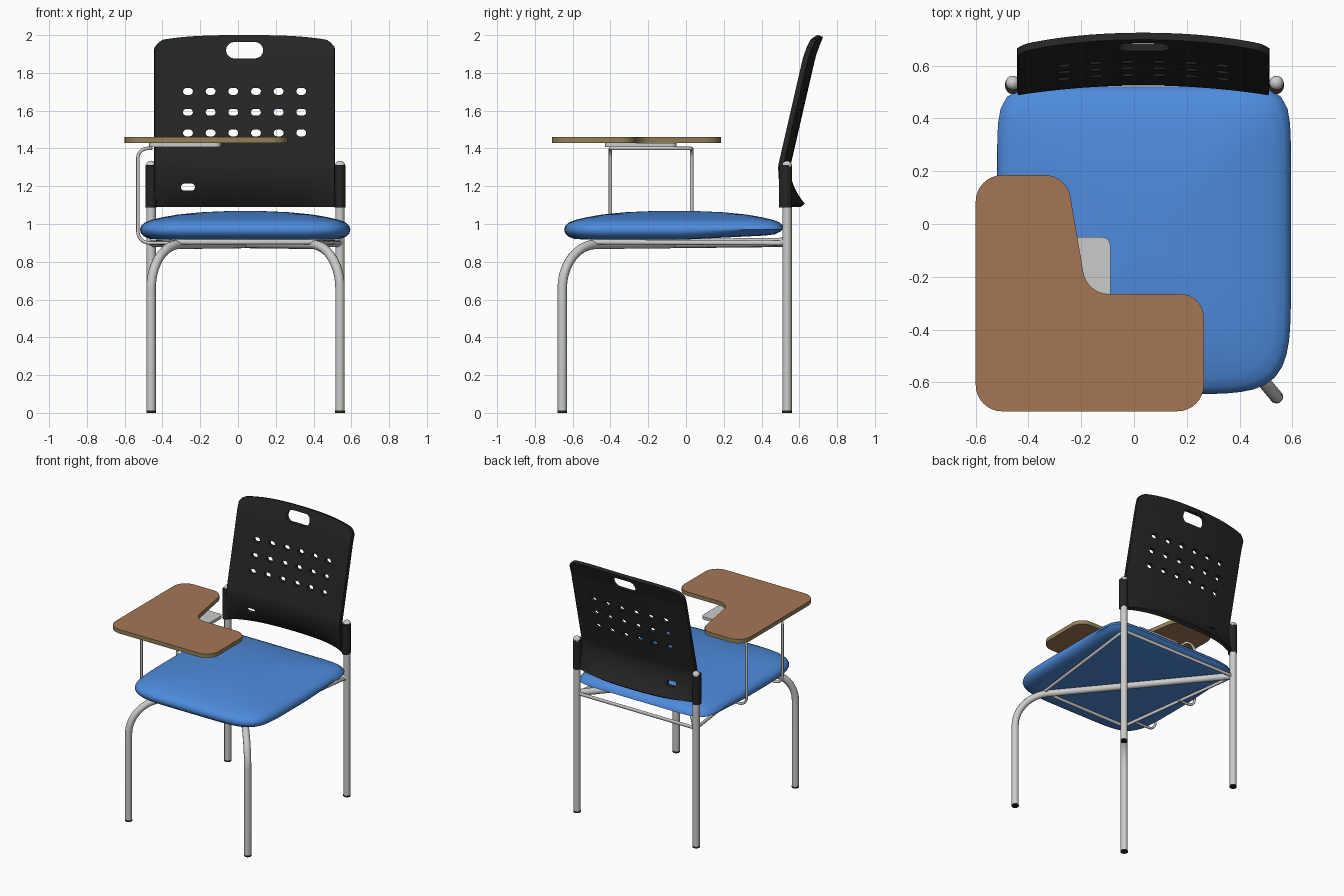
import bpy, bmesh, math
from mathutils import Vector

if "Cube" in bpy.data.objects:
    bpy.data.objects.remove(bpy.data.objects["Cube"], do_unlink=True)


def material(name, rgb):
    m = bpy.data.materials.new(name)
    m.use_nodes = True
    m.diffuse_color = (*rgb, 1)
    bsdf = next(n for n in m.node_tree.nodes if n.type == 'BSDF_PRINCIPLED')
    bsdf.inputs["Base Color"].default_value = (*rgb, 1)
    return m


BLUE = material("blue upholstery", (0.075, 0.26, 0.72))
BLACK = material("black plastic", (0.018, 0.018, 0.018))
GREY = material("light grey metal", (0.6, 0.6, 0.59))
WOOD = material("brown laminate", (0.37, 0.18, 0.09))
EDGE = material("tan edge band", (0.29, 0.22, 0.1))


def activate(ob):
    bpy.ops.object.select_all(action='DESELECT')
    ob.select_set(True)
    bpy.context.view_layer.objects.active = ob


def smooth(ob, angle=40):
    activate(ob)
    bpy.ops.object.shade_smooth_by_angle(angle=math.radians(angle))


def add_mesh(name, bm, *mats):
    bmesh.ops.recalc_face_normals(bm, faces=bm.faces)
    me = bpy.data.meshes.new(name)
    bm.to_mesh(me)
    bm.free()
    for m in mats:
        me.materials.append(m)
    ob = bpy.data.objects.new(name, me)
    bpy.context.collection.objects.link(ob)
    return ob


def fillet(points, radii, closed=False, steps=8):
    """Round the corners of a path; each radius is the tangent length."""
    pts = [Vector(p) for p in points]
    out = []
    for i, p in enumerate(pts):
        r = radii[i]
        if r == 0 or (not closed and i in (0, len(pts) - 1)):
            out.append(p)
            continue
        a = p + (pts[i - 1] - p).normalized() * r
        b = p + (pts[(i + 1) % len(pts)] - p).normalized() * r
        ha, hb = a.lerp(p, 0.55), b.lerp(p, 0.55)
        for k in range(steps + 1):
            t = k / steps
            s = 1 - t
            out.append(a * s**3 + ha * 3 * s * s * t + hb * 3 * s * t * t + b * t**3)
    return out


def tube(name, points, radius, mat=GREY, closed=False):
    cu = bpy.data.curves.new(name, 'CURVE')
    cu.dimensions = '3D'
    cu.bevel_depth = radius
    cu.bevel_resolution = 4
    cu.use_fill_caps = True
    sp = cu.splines.new('POLY')
    sp.points.add(len(points) - 1)
    for sp_point, p in zip(sp.points, points):
        sp_point.co = (*p, 1)
    sp.use_cyclic_u = closed
    cu.materials.append(mat)
    ob = bpy.data.objects.new(name, cu)
    bpy.context.collection.objects.link(ob)
    activate(ob)
    bpy.ops.object.convert(target='MESH')
    smooth(bpy.context.object)


def prism(bm, outline, offset):
    """Extrude a closed outline along an offset."""
    face = bm.faces.new([bm.verts.new(p) for p in outline])
    new = bmesh.ops.extrude_face_region(bm, geom=[face], use_keep_orig=True)["geom"]
    bmesh.ops.translate(bm, verts=[v for v in new if isinstance(v, bmesh.types.BMVert)], vec=offset)


# Seat cushion: stacked rounded-square rings, inset and height per ring
RINGS = [(0.45, 0.925), (0.1, 0.918), (0.05, 0.922), (0.02, 0.935), (0.005, 0.952), (0, 0.97),
         (0.006, 0.99), (0.025, 1.008), (0.06, 1.022), (0.12, 1.036), (0.2, 1.05),
         (0.32, 1.062), (0.5, 1.07)]
bm = bmesh.new()
count = 96
loops = []
for inset, z in RINGS:
    loop = []
    for k in range(count):
        c, s = math.cos(math.tau * k / count), math.sin(math.tau * k / count)
        n = 10 if s > 0 else 6
        r = (abs(c)**n + abs(s)**n) ** (-1 / n)
        y = -0.062 + (0.583 - inset) * s * r
        lift = 0.05 * max(0, y) if z < 0.96 else 0
        loop.append(bm.verts.new((0.038 + (0.557 - inset) * c * r, y, z + lift)))
    loops.append(loop)
for lo, hi in zip(loops, loops[1:]):
    for k in range(count):
        j = (k + 1) % count
        bm.faces.new((lo[k], lo[j], hi[j], hi[k]))
bm.faces.new(loops[0])
bm.faces.new(loops[-1])
smooth(add_mesh("seat_cushion", bm, BLUE), 60)

# Legs, crossing under-seat tubes, feet and backrest sleeves
CX, HALF, FRONT, REAR = 0.04, 0.5, -0.655, 0.535
for side, label in ((-1, "right"), (1, "left")):
    x, other = CX + side * HALF, CX - side * HALF
    tube(f"front_leg_{label}", fillet(
        [(x, FRONT, 0.01), (x, FRONT, 0.89), (other, REAR, 0.903)], [0, 0.23, 0], steps=14), 0.025)
    tube(f"rear_leg_{label}", [(x, REAR, 0.01), (x, REAR, 1.31)], 0.025)
    for y, end in ((FRONT, "front"), (REAR, "rear")):
        tube(f"{end}_foot_{label}", [(x, y, 0), (x, y, 0.012)], 0.0255, BLACK)
    bm = bmesh.new()
    bmesh.ops.create_uvsphere(bm, u_segments=24, v_segments=12, radius=0.027)
    bmesh.ops.translate(bm, verts=bm.verts, vec=(x, REAR, 1.308))
    smooth(add_mesh(f"leg_cap_{label}", bm, GREY))
    bm = bmesh.new()
    bmesh.ops.create_cone(bm, cap_ends=True, segments=24, radius1=0.029, radius2=0.029, depth=0.225)
    for v in bm.verts:
        v.co = (x + v.co.x, REAR - 0.008 + v.co.y * 1.2, 1.2 + v.co.z)
    smooth(add_mesh(f"backrest_sleeve_{label}", bm, BLACK))

# Thin frame around the underside of the seat
tube("seat_frame", [(0.41, -0.5, 0.905), (0.54, REAR, 0.9), (-0.46, REAR, 0.9),
                    (-0.33, -0.5, 0.905)], 0.013, closed=True)

# Backrest: curved panel with a lumbar bend, then punched holes
bm = bmesh.new()
bmesh.ops.create_grid(bm, x_segments=48, y_segments=44, size=1)
for v in bm.verts:
    u, t = v.co.x, (v.co.y + 1) / 2
    top = 2.0 - 0.032 * abs(u)**3 - 0.03 * max(0, (abs(u) - 0.9) / 0.1)**2
    z = 1.09 + (top - 1.09) * t
    if z > 1.31:
        y = 0.488 + (z - 1.31) * 0.23 + 0.015 * max(0, (z - 1.88) / 0.12)
    else:
        y = 0.488 + (1.31 - z)**2 * 0.56
    y += 0.037 * (1 - u * u)
    y += 0.055 * max(0, (1.28 - z) / 0.19)**2 * (1 - u**4)
    v.co = (0.035 + 0.475 * u, y, z)
panel = add_mesh("backrest_panel", bm, BLACK)
if panel.data.polygons[0].normal.y > 0:
    panel.data.flip_normals()
solid = panel.modifiers.new("thickness", 'SOLIDIFY')
solid.thickness = 0.028
solid.offset = -1


def slot(bm, x, z, half_w, half_h):
    pts = []
    for k in range(24):
        a = math.tau * (k + 0.5) / 24
        shift = math.copysign(half_w - half_h, math.cos(a))
        pts.append((x + shift + half_h * math.cos(a), 0.3, z + half_h * math.sin(a)))
    prism(bm, pts, (0, 0.7, 0))


bm = bmesh.new()
for row in range(3):
    for col in range(6):
        slot(bm, -0.265 + 0.12 * col, 1.482 + 0.11 * row, 0.026, 0.018)
slot(bm, 0.035, 1.92, 0.098, 0.043)
slot(bm, -0.265, 1.195, 0.037, 0.019)
cutter = add_mesh("hole_cutter", bm)
cutter.hide_render = True
cut = panel.modifiers.new("holes", 'BOOLEAN')
cut.operation = 'DIFFERENCE'
cut.solver = 'EXACT'
cut.object = cutter
activate(panel)
for name in ("thickness", "holes"):
    bpy.ops.object.modifier_apply(modifier=name)
bpy.data.objects.remove(cutter, do_unlink=True)
smooth(panel, 35)

# Writing tablet with a contrasting edge band
corners = [(-0.6, 0.185, 1.43), (-0.255, 0.185, 1.43), (-0.178, -0.265, 1.43),
           (0.265, -0.265, 1.43), (0.265, -0.71, 1.43), (-0.6, -0.71, 1.43)]
bm = bmesh.new()
prism(bm, fillet(corners, [0.1, 0.08, 0.08, 0.09, 0.1, 0.1], closed=True), (0, 0, 0.03))
bm.normal_update()
for f in bm.faces:
    f.material_index = 0 if abs(f.normal.z) > 0.5 else 1
smooth(add_mesh("writing_tablet", bm, WOOD, EDGE))

# Bent support rod and mounting plate below the tablet
A, B, OUT, IN = -0.4, 0.03, -0.53, -0.46
rod = [(-0.36, A, 0.9), (OUT, A, 0.9), (OUT, A, 1.4), (IN, A, 1.4),
       (IN, B, 1.4), (OUT, B, 1.4), (OUT, B, 0.9), (-0.38, B, 0.9)]
tube("tablet_support_rod", fillet(rod, [0, 0.06, 0.05, 0.015, 0.015, 0.05, 0.06, 0]), 0.009)
plate = [(-0.47, -0.43, 1.408), (-0.09, -0.43, 1.408), (-0.09, -0.05, 1.408), (-0.47, -0.05, 1.408)]
bm = bmesh.new()
prism(bm, fillet(plate, [0.03] * 4, closed=True), (0, 0, 0.022))
smooth(add_mesh("tablet_mounting_plate", bm, GREY))
